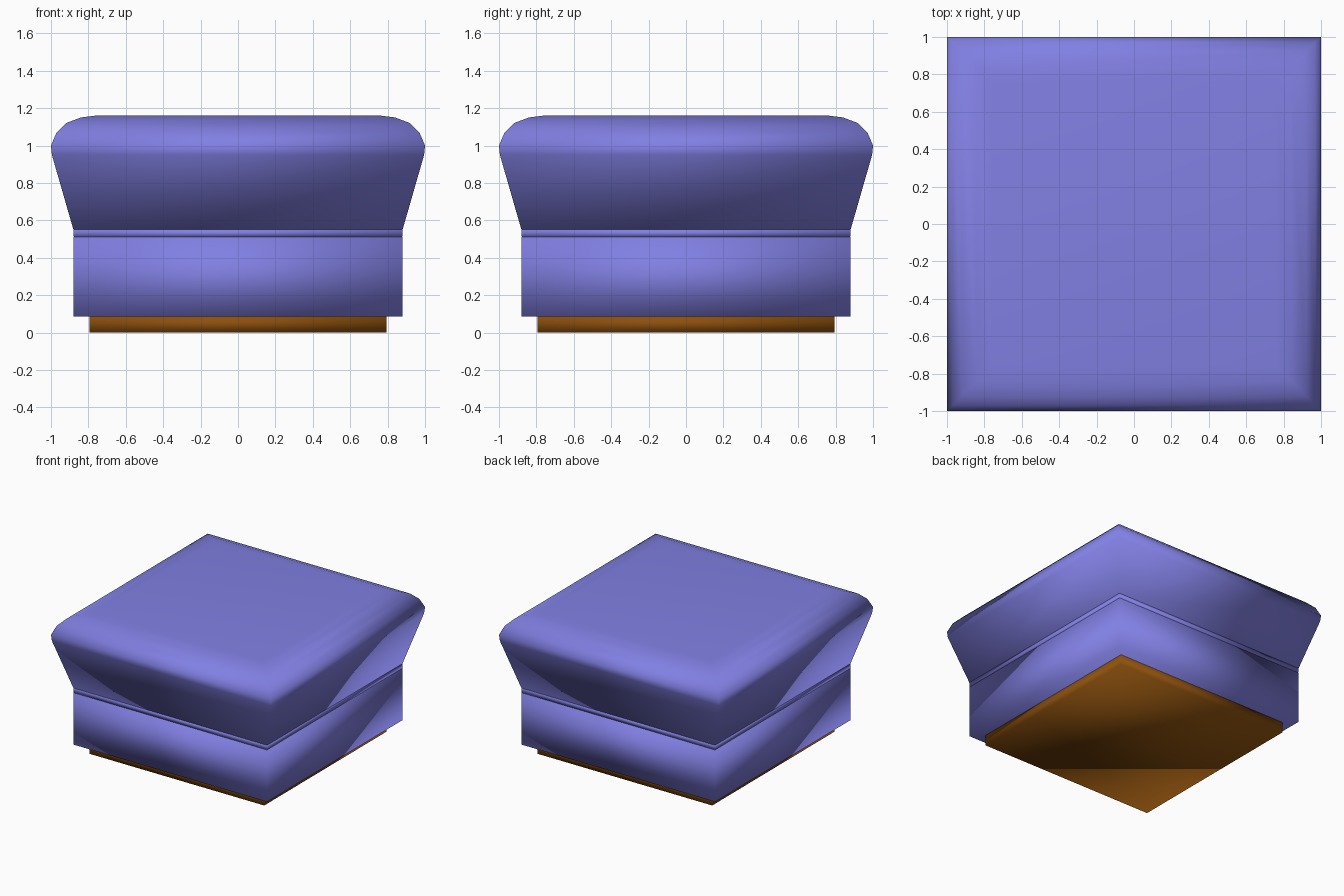
import bpy, bmesh

if "Cube" in bpy.data.objects:
    bpy.data.objects.remove(bpy.data.objects["Cube"])


def material(name, rgb):
    m = bpy.data.materials.new(name)
    m.diffuse_color = (*rgb, 1)
    m.use_nodes = True
    m.node_tree.nodes["Principled BSDF"].inputs["Base Color"].default_value = m.diffuse_color
    return m


def square_loft(name, profile, mat):
    """Stack square rings given as (half width, height), cap both ends."""
    bm = bmesh.new()
    rings = [[bm.verts.new((sx * r, sy * r, z))
              for sx, sy in ((-1, -1), (1, -1), (1, 1), (-1, 1))]
             for r, z in profile]
    for a, b in zip(rings, rings[1:]):
        for i in range(4):
            j = (i + 1) % 4
            bm.faces.new((a[i], a[j], b[j], b[i]))
    bm.faces.new(rings[0][::-1])
    bm.faces.new(rings[-1])
    # soft upholstery shading that runs around the corners
    for f in bm.faces:
        f.smooth = True
    bm.normal_update()
    me = bpy.data.meshes.new(name)
    bm.to_mesh(me)
    bm.free()
    me.materials.append(mat)
    ob = bpy.data.objects.new(name, me)
    bpy.context.collection.objects.link(ob)
    return ob


fabric = material("periwinkle fabric", (0.22, 0.215, 0.77))
wood = material("brown wood", (0.26, 0.08, 0.004))

# recessed wooden plinth
square_loft("plinth", [(0.795, 0), (0.795, 0.09)], wood)

# straight upholstered base
square_loft("base_body", [(0.88, 0.085), (0.88, 0.51)], fabric)

# thin seam band between base and cushion
square_loft("seam_band", [(0.878, 0.51), (0.88, 0.55)], fabric)

# flared cushion with rounded top edge
square_loft("cushion", [(0.88, 0.55), (0.995, 0.95), (1.0, 1.0), (0.97, 1.07),
                        (0.92, 1.12), (0.84, 1.15), (0.76, 1.16)], fabric)
